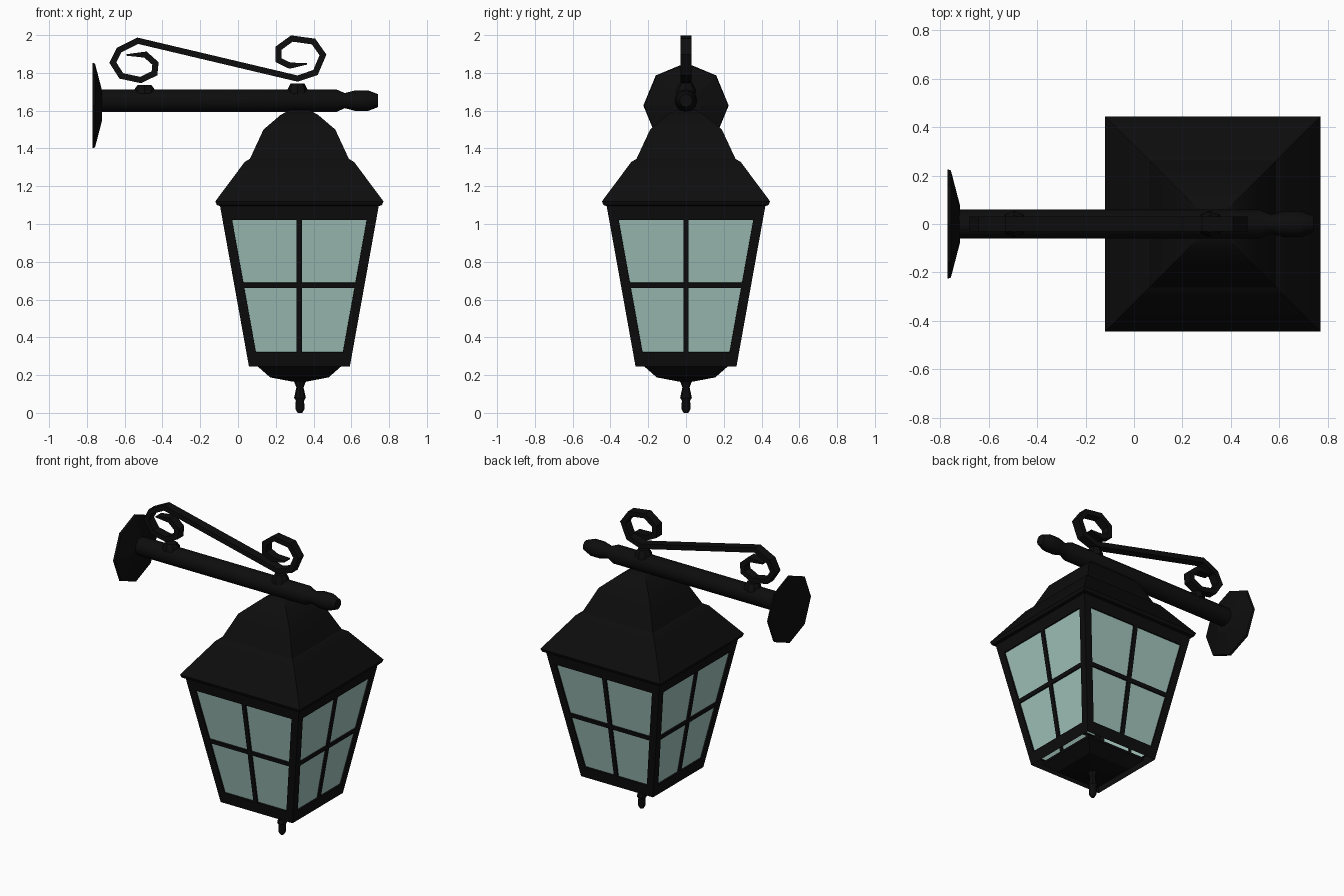
import bpy, bmesh, math
from mathutils import Vector, Matrix

cube = bpy.data.objects.get("Cube")
if cube:
    bpy.data.objects.remove(cube, do_unlink=True)


def material(name, rgb):
    m = bpy.data.materials.new(name)
    m.use_nodes = True
    m.diffuse_color = (*rgb, 1)
    m.node_tree.nodes["Principled BSDF"].inputs["Base Color"].default_value = (*rgb, 1)
    return m


IRON = material("black iron", (0.004, 0.004, 0.004))
GLASS = material("pale green glass", (0.36, 0.55, 0.50))
CX = 0.325   # lantern centre
ARM_Z = 1.653


def finish(name, bm, mats=(IRON,), smooth=None):
    bmesh.ops.recalc_face_normals(bm, faces=bm.faces)
    mesh = bpy.data.meshes.new(name)
    bm.to_mesh(mesh)
    bm.free()
    for m in mats:
        mesh.materials.append(m)
    ob = bpy.data.objects.new(name, mesh)
    bpy.context.collection.objects.link(ob)
    if smooth:
        bpy.ops.object.select_all(action="DESELECT")
        ob.select_set(True)
        bpy.context.view_layer.objects.active = ob
        bpy.ops.object.shade_smooth_by_angle(angle=math.radians(smooth))
    return ob


def turned(name, profile, sides, centre=(0, 0, 0), along_x=False, smooth=None):
    """Stack rings of (radius, height); four sides means radius is the half width."""
    bm = bmesh.new()
    scale, phase = (math.sqrt(2), math.pi / 4) if sides == 4 else (1, 0)
    rings = []
    for r, h in profile:
        angles = [phase + math.tau * i / sides for i in range(sides)]
        rings.append([bm.verts.new((r * scale * math.cos(a), r * scale * math.sin(a), h))
                      for a in angles])
    for a, b in zip(rings, rings[1:]):
        for i in range(sides):
            j = (i + 1) % sides
            bm.faces.new((a[i], a[j], b[j], b[i]))
    bm.faces.new(rings[0][::-1])
    bm.faces.new(rings[-1])
    if along_x:
        bm.transform(Matrix.Rotation(math.pi / 2, 4, "Y"))
    bm.transform(Matrix.Translation(centre))
    return finish(name, bm, smooth=smooth)


# Lantern body: four sloping walls with recessed panes between the glazing bars
def body():
    bm = bmesh.new()
    rows = [0.245, 0.32, 0.662, 0.688, 1.022, 1.105]
    panes = []
    for side in range(4):
        turn = Matrix.Rotation(side * math.pi / 2, 4, "Z")
        grid = []
        for z in rows:
            w = 0.267 + (z - 0.245) * 0.18
            cols = (-w, 0.05 - w, -0.014, 0.014, w - 0.05, w)
            grid.append([bm.verts.new(turn @ Vector((x, -w, z))) for x in cols])
        for r in range(5):
            for c in range(5):
                f = bm.faces.new((grid[r][c], grid[r][c + 1], grid[r + 1][c + 1], grid[r + 1][c]))
                if r in (1, 3) and c in (1, 3):
                    panes.append(f)
    bmesh.ops.remove_doubles(bm, verts=bm.verts, dist=0.0005)
    bm.normal_update()
    bmesh.ops.inset_individual(bm, faces=panes, thickness=0.0005, depth=-0.01)
    for f in panes:
        f.material_index = 1
    bm.transform(Matrix.Translation((CX, 0, 0)))
    finish("lantern_body", bm, (IRON, GLASS))


body()

# Roof, underside and hanging finial
turned("roof", [(0.42, 1.095), (0.437, 1.1), (0.445, 1.12), (0.29, 1.328), (0.262, 1.345),
                (0.19, 1.5), (0.1, 1.577), (0.05, 1.605)], 4, (CX, 0, 0), smooth=30)
turned("base_cup", [(0.045, 0.167), (0.155, 0.188), (0.22, 0.245), (0.22, 0.26)], 4, (CX, 0, 0))
turned("bottom_finial", [(0.012, 0), (0.024, 0.02), (0.022, 0.065), (0.031, 0.08),
                         (0.019, 0.135), (0.035, 0.175)], 8, (CX + 0.003, 0, 0), smooth=40)

# Wall plate and arm
turned("wall_plate", [(0.226, -0.77), (0.222, -0.757), (0.08, -0.72)], 8,
       (0, 0, 1.627), along_x=True)
turned("arm", [(0.06, -0.75), (0.06, 0.52), (0.04, 0.565), (0.054, 0.62), (0.054, 0.69),
               (0.034, 0.742)], 12, (0, 0, ARM_Z), along_x=True, smooth=40)
for name, x, top in (("wall_scroll_foot", -0.495, 1.737), ("lantern_scroll_foot", 0.315, 1.745)):
    turned(name, [(0.055, 1.69), (0.052, 1.715), (0.036, top)], 8, (x, 0, 0), smooth=30)


# Scrolled iron strip: a mitred band swept along a path in the vertical plane
def scroll(path, depth):
    pts = [Vector(p) for p in path]
    last = len(pts) - 1
    bm = bmesh.new()
    rings = []
    for i, p in enumerate(pts):
        a = (p - pts[max(i - 1, 0)]).normalized()
        b = (pts[min(i + 1, last)] - p).normalized()
        t = (a + b).normalized()
        mitre = max(t.dot(b), t.dot(a), 0.6)
        half = 0.004 if i in (0, last) else 0.016 / mitre
        n = Vector((-t.y, t.x)) * half
        rings.append([bm.verts.new((q.x, y, q.y)) for q, y in
                      ((p + n, -depth), (p + n, depth), (p - n, depth), (p - n, -depth))])
    for a, b in zip(rings, rings[1:]):
        for i in range(4):
            j = (i + 1) % 4
            bm.faces.new((a[i], a[j], b[j], b[i]))
    bm.faces.new(rings[0])
    bm.faces.new(rings[-1])
    finish("scroll", bm)


scroll([(-0.59, 1.895), (-0.49, 1.897), (-0.437, 1.85), (-0.442, 1.798), (-0.515, 1.762),
        (-0.618, 1.784), (-0.663, 1.855), (-0.63, 1.92), (-0.53, 1.97),
        (0.315, 1.77), (0.41, 1.802), (0.45, 1.895), (0.4, 1.966), (0.285, 1.982),
        (0.214, 1.93), (0.214, 1.868), (0.275, 1.838), (0.365, 1.848)], 0.03)
